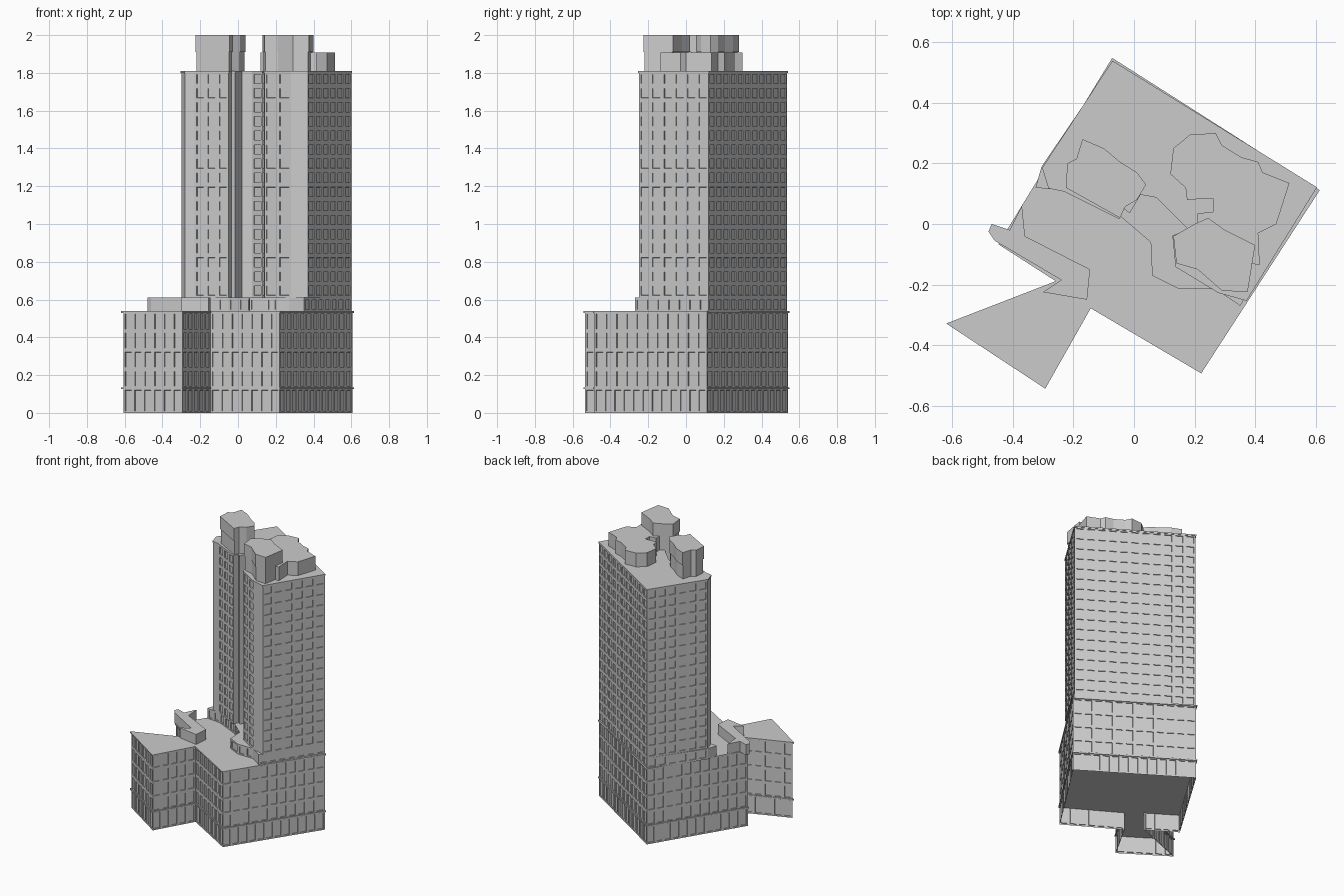
import bpy
import bmesh
from mathutils import Vector

old = bpy.data.objects.get("Cube")
if old:
    bpy.data.objects.remove(old, do_unlink=True)

GREY = (0.6, 0.6, 0.6, 1.0)
stone = bpy.data.materials.new("light grey stone")
stone.use_nodes = True
stone.diffuse_color = GREY
stone.node_tree.nodes["Principled BSDF"].inputs["Base Color"].default_value = GREY


def counter_clockwise(points):
    pts = [Vector(p) for p in points]
    area = sum(a.cross(b) for a, b in zip(pts, pts[1:] + pts[:1]))
    return pts if area > 0 else pts[::-1]


def grown(points, distance):
    """Outline moved outward with mitred corners."""
    pts = counter_clockwise(points)
    result = []
    for i, p in enumerate(pts):
        d1 = (p - pts[i - 1]).normalized()
        d2 = (pts[(i + 1) % len(pts)] - p).normalized()
        n1, n2 = Vector((d1.y, -d1.x)), Vector((d2.y, -d2.x))
        result.append(p + (n1 + n2) * distance / max(0.3, 1 + n1.dot(n2)))
    return result


def block(name, outline, z0, z1, rows=0, spacing=0.07, frame=0.018,
          min_wall=0.1, bottom=True, top=True):
    """Upright prism; long walls get a grid of recessed windows."""
    pts = counter_clockwise(outline)
    bm = bmesh.new()
    panes = []
    for a, b in zip(pts, pts[1:] + pts[:1]):
        length = (b - a).length
        windowed = rows > 0 and length >= min_wall
        cols = max(1, round(length / spacing)) if windowed else 1
        levels = rows if windowed else 1
        for c in range(cols):
            p, q = a.lerp(b, c / cols), a.lerp(b, (c + 1) / cols)
            for r in range(levels):
                low = z0 + (z1 - z0) * r / levels
                high = z0 + (z1 - z0) * (r + 1) / levels
                corners = ((p, low), (q, low), (q, high), (p, high))
                face = bm.faces.new([bm.verts.new((v.x, v.y, z)) for v, z in corners])
                if windowed:
                    panes.append(face)
    if top:
        bm.faces.new([bm.verts.new((p.x, p.y, z1)) for p in pts])
    if bottom:
        bm.faces.new([bm.verts.new((p.x, p.y, z0)) for p in reversed(pts)])
    bmesh.ops.remove_doubles(bm, verts=bm.verts, dist=0.00001)
    if panes:
        panes = [f for f in panes if f.is_valid]
        bmesh.ops.inset_individual(bm, faces=panes, thickness=frame)
        bmesh.ops.inset_individual(bm, faces=panes, thickness=0.0005, depth=-0.006)
    mesh = bpy.data.meshes.new(name)
    bm.to_mesh(mesh)
    bm.free()
    mesh.materials.append(stone)
    obj = bpy.data.objects.new(name, mesh)
    bpy.context.collection.objects.link(obj)
    return obj


# Podium with its wedge annex
podium = [(-0.07, 0.54), (0.605, 0.11), (0.22, -0.485), (-0.145, -0.27),
          (-0.295, -0.535), (-0.607, -0.33), (-0.245, -0.19), (-0.44, -0.065)]
block("ground_floor", podium, 0, 0.13, rows=1, spacing=0.06, frame=0.014,
      bottom=False, top=False)
block("podium", podium, 0.13, 0.535, rows=4, spacing=0.065, frame=0.016)
for name, z in (("ground_floor_ledge", 0.126), ("podium_cornice", 0.53)):
    block(name, grown(podium, 0.006), z, z + 0.009)

# Terrace storey under the tower
terrace = [(-0.07, 0.535), (-0.305, 0.19), (-0.325, 0.12), (-0.22, 0.11),
           (-0.05, 0.03), (0.055, -0.06), (0.06, -0.17), (0.15, -0.215),
           (0.27, -0.215), (0.35, -0.27), (0.6, 0.12)]
block("terrace_storey", terrace, 0.535, 0.61, rows=1)

# Low block on the podium roof
roof_wall = [(-0.48, -0.025), (-0.47, 0), (-0.41, -0.02), (-0.37, 0.06),
             (-0.36, -0.04), (-0.145, -0.15), (-0.155, -0.25), (-0.3, -0.225),
             (-0.24, -0.185), (-0.46, -0.055)]
block("podium_roof_block", roof_wall, 0.535, 0.61)

# Tower with a recess between its two wings
tower = [(-0.07, 0.535), (-0.3, 0.185), (-0.28, 0.12), (-0.23, 0.11),
         (-0.05, 0.02), (-0.035, 0.055), (-0.015, 0.04), (0.02, 0.1),
         (0.075, 0.09), (0.185, -0.02), (0.13, -0.04), (0.14, -0.14),
         (0.28, -0.225), (0.37, -0.25), (0.6, 0.12)]
block("tower", tower, 0.61, 1.805, rows=16)
block("tower_roof_edge", grown(tower, 0.003), 1.8, 1.81)

# Rooftop blocks
left_top = [(-0.225, 0.12), (-0.046, 0.02), (-0.03, 0.056), (0.01, 0.08),
            (0.04, 0.13), (0.01, 0.17), (-0.046, 0.205), (-0.1, 0.25),
            (-0.17, 0.28), (-0.19, 0.215), (-0.22, 0.2)]
right_top = [(0.13, -0.04), (0.2, 0), (0.245, 0.02), (0.3, -0.02),
             (0.4, -0.07), (0.375, -0.225), (0.29, -0.22), (0.21, -0.15),
             (0.14, -0.13)]
for side, outline in (("left", left_top), ("right", right_top)):
    block(side + "_penthouse_lower", grown(outline, -0.005), 1.81, 1.91)
    block(side + "_penthouse_upper", outline, 1.91, 2.0)

wide_top = [(0.12, 0.165), (0.13, 0.25), (0.185, 0.295), (0.27, 0.3),
            (0.29, 0.26), (0.355, 0.22), (0.41, 0.205), (0.425, 0.17),
            (0.513, 0.135), (0.47, 0), (0.41, -0.03), (0.415, -0.135),
            (0.3, -0.12), (0.21, -0.02), (0.21, 0.035), (0.26, 0.04),
            (0.26, 0.085), (0.175, 0.08), (0.17, 0.12)]
block("wide_penthouse", wide_top, 1.81, 1.908)
